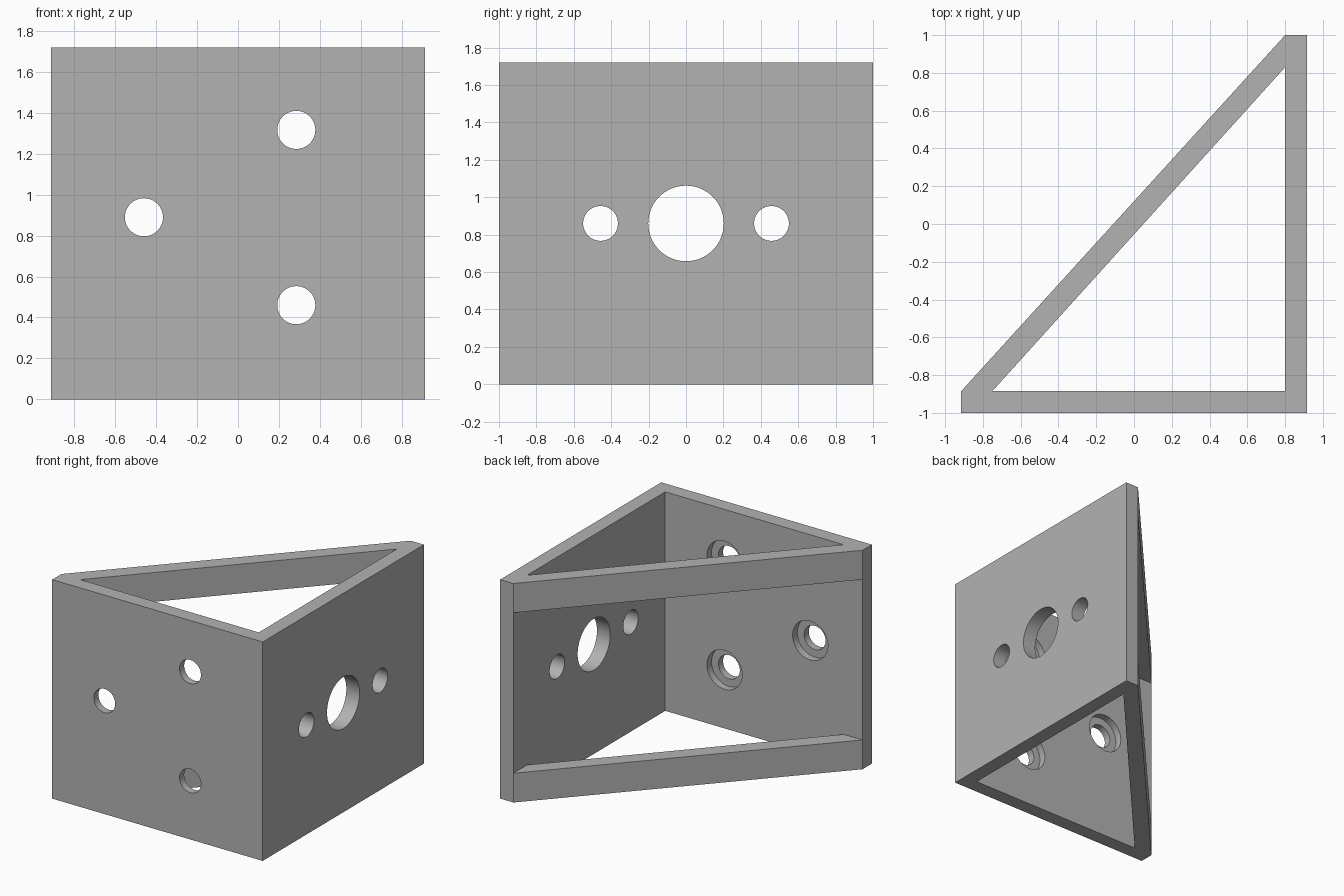
import bpy, bmesh, math
from mathutils import Matrix

if "Cube" in bpy.data.objects:
    bpy.data.objects.remove(bpy.data.objects["Cube"])

W, D, H = 0.915, 1.0, 1.72      # half width, half depth, height
XI, YI = 0.80, -0.885           # inner faces of the side and front plates
BAR = 0.23                      # height of each diagonal brace

steel = bpy.data.materials.new("plain grey")
steel.diffuse_color = (0.45, 0.45, 0.45, 1)
steel.use_nodes = True
steel.node_tree.nodes["Principled BSDF"].inputs["Base Color"].default_value = steel.diffuse_color


def finish(bm, name):
    bmesh.ops.recalc_face_normals(bm, faces=bm.faces)
    mesh = bpy.data.meshes.new(name)
    bm.to_mesh(mesh)
    bm.free()
    mesh.materials.append(steel)
    ob = bpy.data.objects.new(name, mesh)
    bpy.context.collection.objects.link(ob)
    return ob


def prism(name, outline, z0, z1):
    bm = bmesh.new()
    face = bm.faces.new([bm.verts.new((x, y, z0)) for x, y in outline])
    ext = bmesh.ops.extrude_face_region(bm, geom=[face])
    verts = [v for v in ext["geom"] if isinstance(v, bmesh.types.BMVert)]
    bmesh.ops.translate(bm, verts=verts, vec=(0, 0, z1 - z0))
    return finish(bm, name)


def drill(name, centre, radius, length, axis):
    rot = Matrix.Rotation(math.pi / 2, 4, "Y" if axis == "X" else "X")
    bm = bmesh.new()
    bmesh.ops.create_cone(bm, cap_ends=True, segments=64, radius1=radius,
                          radius2=radius, depth=length,
                          matrix=Matrix.Translation(centre) @ rot)
    return finish(bm, name)


# Triangular bracket body
bracket = prism("bracket", [(-W, -D), (W, -D), (W, D), (XI, D), (-W, YI)], 0, H)

# Triangular opening, and the window that leaves a brace at top and bottom
cutters = [
    prism("opening_cutter", [(-0.75, YI), (XI, YI), (XI, 0.83)], -0.2, H + 0.2),
    prism("window_cutter", [(-1.3, YI), (XI, YI), (XI, 1.4), (-1.3, 1.4)], BAR, H - BAR),
]

# Front plate holes, counterbored from the inside
for x, z in [(-0.46, 0.89), (0.285, 1.317), (0.285, 0.46)]:
    cutters.append(drill("screw_hole_cutter", (x, -0.94, z), 0.093, 0.3, "Y"))
    cutters.append(drill("counterbore_cutter", (x, YI + 0.043, z), 0.153, 0.2, "Y"))

# Side plate holes
for y, r in [(-0.457, 0.093), (0, 0.202), (0.457, 0.093)]:
    cutters.append(drill("side_hole_cutter", (0.857, y, 0.86), r, 0.3, "X"))

# Cut everything out of the body
for cutter in cutters:
    mod = bracket.modifiers.new(cutter.name, "BOOLEAN")
    mod.operation, mod.solver, mod.object = "DIFFERENCE", "EXACT", cutter
bpy.context.view_layer.update()
graph = bpy.context.evaluated_depsgraph_get()
bracket_mesh = bpy.data.meshes.new_from_object(bracket.evaluated_get(graph))
bracket.modifiers.clear()
bracket.data = bracket_mesh
for cutter in cutters:
    bpy.data.objects.remove(cutter)

# Smooth hole walls with sharp rims
bpy.context.view_layer.objects.active = bracket
bracket.select_set(True)
bpy.ops.object.shade_smooth_by_angle(angle=math.radians(30))
